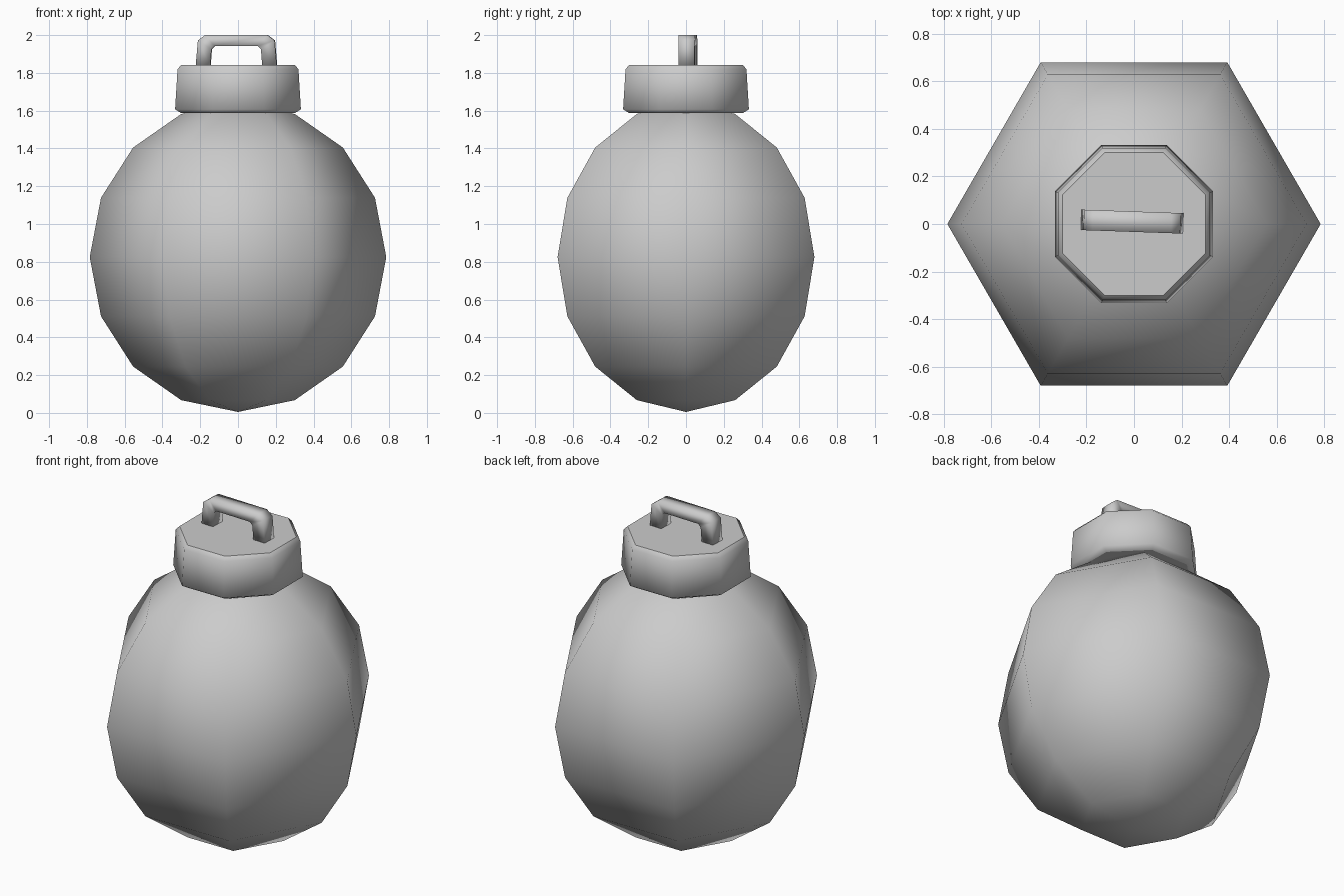
import bpy, bmesh, math
from mathutils import Matrix, Vector

cube = bpy.data.objects.get("Cube")
if cube:
    bpy.data.objects.remove(cube, do_unlink=True)

grey = bpy.data.materials.new("plain grey")
grey.use_nodes = True
colour = (0.6, 0.6, 0.6, 1)
grey.diffuse_color = colour
grey.node_tree.nodes["Principled BSDF"].inputs["Base Color"].default_value = colour


def finish(name, bm):
    """Smooth everything except the flat caps of the lid."""
    bmesh.ops.recalc_face_normals(bm, faces=bm.faces)
    for f in bm.faces:
        f.smooth = len(f.verts) <= 4
    mesh = bpy.data.meshes.new(name)
    bm.to_mesh(mesh)
    bm.free()
    mesh.materials.append(grey)
    obj = bpy.data.objects.new(name, mesh)
    bpy.context.collection.objects.link(obj)
    return obj


def lathe(name, profile, sides, turn=0):
    """Stack regular rings from (radius, height); zero radius makes a pole."""
    bm = bmesh.new()
    rings = []
    for r, z in profile:
        count = sides if r > 0 else 1
        angles = [turn + math.tau * i / sides for i in range(count)]
        rings.append([bm.verts.new((r * math.cos(a), r * math.sin(a), z)) for a in angles])
    for low, high in zip(rings, rings[1:]):
        for i in range(sides):
            j = (i + 1) % sides
            corners = [low[i % len(low)], low[j % len(low)],
                       high[j % len(high)], high[i % len(high)]]
            bm.faces.new(list(dict.fromkeys(corners)))
    for ring in (rings[0], rings[-1]):
        if len(ring) > 1:
            bm.faces.new(ring)
    return finish(name, bm)


# Six-sided round body with eight bands
RINGS = 8
arc = []
for k in range(RINGS + 1):
    a = math.pi * k / RINGS
    radius = 0.785 * math.sin(a) if 0 < k < RINGS else 0
    arc.append((radius, 0.825 - 0.82 * math.cos(a)))
lathe("body", arc, 6)

# Eight-sided lid with bevelled rims, flats facing the axes
flat = math.cos(math.pi / 8)
lid = [(0.30, 1.587), (0.333, 1.607), (0.32, 1.82), (0.30, 1.842)]
lathe("lid", [(r / flat, z) for r, z in lid], 8, math.pi / 8)

# Bent bar handle: box sections swept along an arch
bm = bmesh.new()
outer = [(-0.215, 1.835), (-0.203, 1.972), (-0.165, 2.0)]
inner = [(-0.138, 1.835), (-0.131, 1.925), (-0.115, 1.942)]
outer += [(-x, z) for x, z in reversed(outer)]
inner += [(-x, z) for x, z in reversed(inner)]
sections = []
for o, n in zip(outer, inner):
    sections.append([bm.verts.new((x, y, z)) for (x, z), y in
                     ((o, -0.043), (o, 0.043), (n, 0.043), (n, -0.043))])
for a, b in zip(sections, sections[1:]):
    for i in range(4):
        j = (i + 1) % 4
        bm.faces.new((a[i], a[j], b[j], b[i]))
bm.faces.new(sections[0])
bm.faces.new(sections[-1])
bm.transform(Matrix.Translation(Vector((-0.008, 0.01, 0)))
             @ Matrix.Rotation(math.radians(-2), 4, "Z"))
finish("handle", bm)
